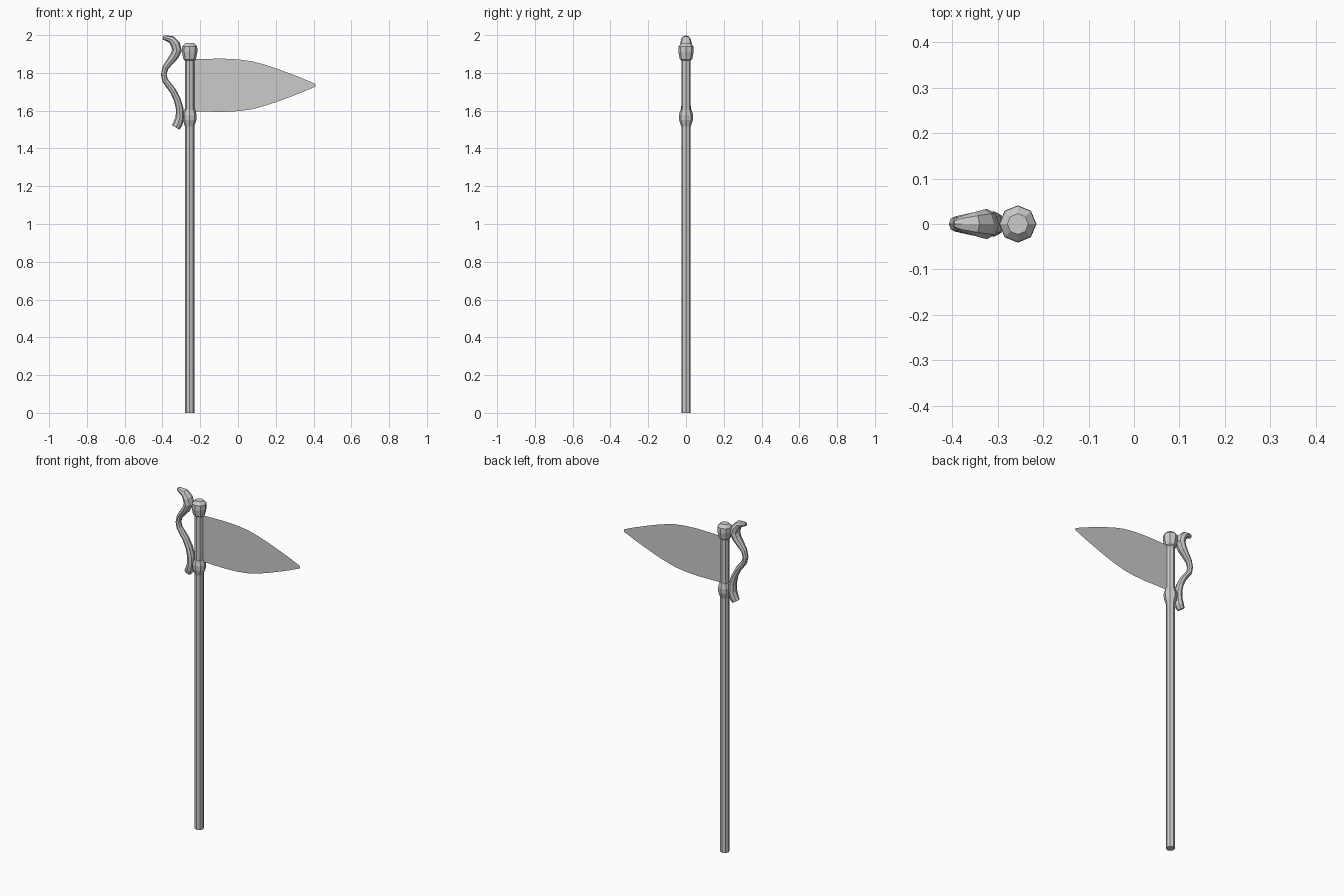
import bpy, bmesh, math
from mathutils import Vector

if "Cube" in bpy.data.objects:
    bpy.data.objects.remove(bpy.data.objects["Cube"])

POLE_X = -0.256
SIDES = 8


def make_object(name, bm):
    bmesh.ops.remove_doubles(bm, verts=bm.verts, dist=1e-5)
    bmesh.ops.recalc_face_normals(bm, faces=bm.faces)
    me = bpy.data.meshes.new(name)
    bm.to_mesh(me)
    bm.free()
    ob = bpy.data.objects.new(name, me)
    bpy.context.collection.objects.link(ob)
    return ob


def skin(name, rings):
    """Bridge equal-sized rings of points and cap both ends."""
    bm = bmesh.new()
    loops = [[bm.verts.new(p) for p in r] for r in rings]
    for a, b in zip(loops, loops[1:]):
        for i in range(len(a)):
            j = (i + 1) % len(a)
            bm.faces.new((a[i], a[j], b[j], b[i]))
    bm.faces.new(loops[0])
    bm.faces.new(loops[-1])
    return make_object(name, bm)


def ring(center, u, v, ru, rv):
    return [center + u * (ru * math.cos(t)) + v * (rv * math.sin(t))
            for t in (2 * math.pi * i / SIDES for i in range(SIDES))]


def turned(name, profile):
    """Octagonal turned part on the pole axis from (radius, z) pairs."""
    return skin(name, [ring(Vector((POLE_X, 0, z)), Vector((1, 0, 0)),
                            Vector((0, 1, 0)), r, r) for r, z in profile])


# Pole, top finial and lower collar
turned("pole", [(0.025, 0), (0.025, 1.9)])
turned("finial", [(0.025, 1.866), (0.033, 1.872), (0.041, 1.912),
                  (0.040, 1.94), (0.023, 1.957)])
turned("collar", [(0.025, 1.517), (0.036, 1.55), (0.037, 1.578),
                  (0.029, 1.607)])

# Curved ornament beside the pole: x, z, in-plane half width, y half width
path = [(-0.397, 1.988, 0.010, 0.009), (-0.382, 1.985, 0.014, 0.017),
        (-0.352, 1.977, 0.020, 0.026), (-0.331, 1.950, 0.025, 0.032),
        (-0.323, 1.920, 0.026, 0.033), (-0.338, 1.888, 0.023, 0.029),
        (-0.384, 1.828, 0.016, 0.019), (-0.393, 1.793, 0.015, 0.017),
        (-0.386, 1.760, 0.016, 0.018), (-0.345, 1.706, 0.017, 0.021),
        (-0.322, 1.660, 0.018, 0.023), (-0.309, 1.612, 0.020, 0.026),
        (-0.308, 1.565, 0.022, 0.028), (-0.318, 1.530, 0.025, 0.026),
        (-0.330, 1.511, 0.023, 0.020)]
pts = [Vector((x, 0, z)) for x, z, _, _ in path]
Y = Vector((0, 1, 0))
rings = []
for i, (x, z, w, h) in enumerate(path):
    t = (pts[min(i + 1, len(pts) - 1)] - pts[max(i - 1, 0)]).normalized()
    rings.append(ring(pts[i], t.cross(Y), Y, w, h))
skin("scroll_ornament", rings)

# Flat leaf-shaped flag, symmetric about its middle height
half = [(-0.25, 0.138), (-0.16, 0.140), (-0.08, 0.141), (0.0, 0.137),
        (0.07, 0.128), (0.132, 0.112), (0.20, 0.090), (0.276, 0.062),
        (0.34, 0.037), (0.38, 0.020), (0.409, 0.007)]
bm = bmesh.new()
cols = [[bm.verts.new((x, 0, 1.7345 + s * h)) for s in (-1, 1)] for x, h in half]
for a, b in zip(cols, cols[1:]):
    bm.faces.new((a[0], b[0], b[1], a[1]))
make_object("flag", bm)
